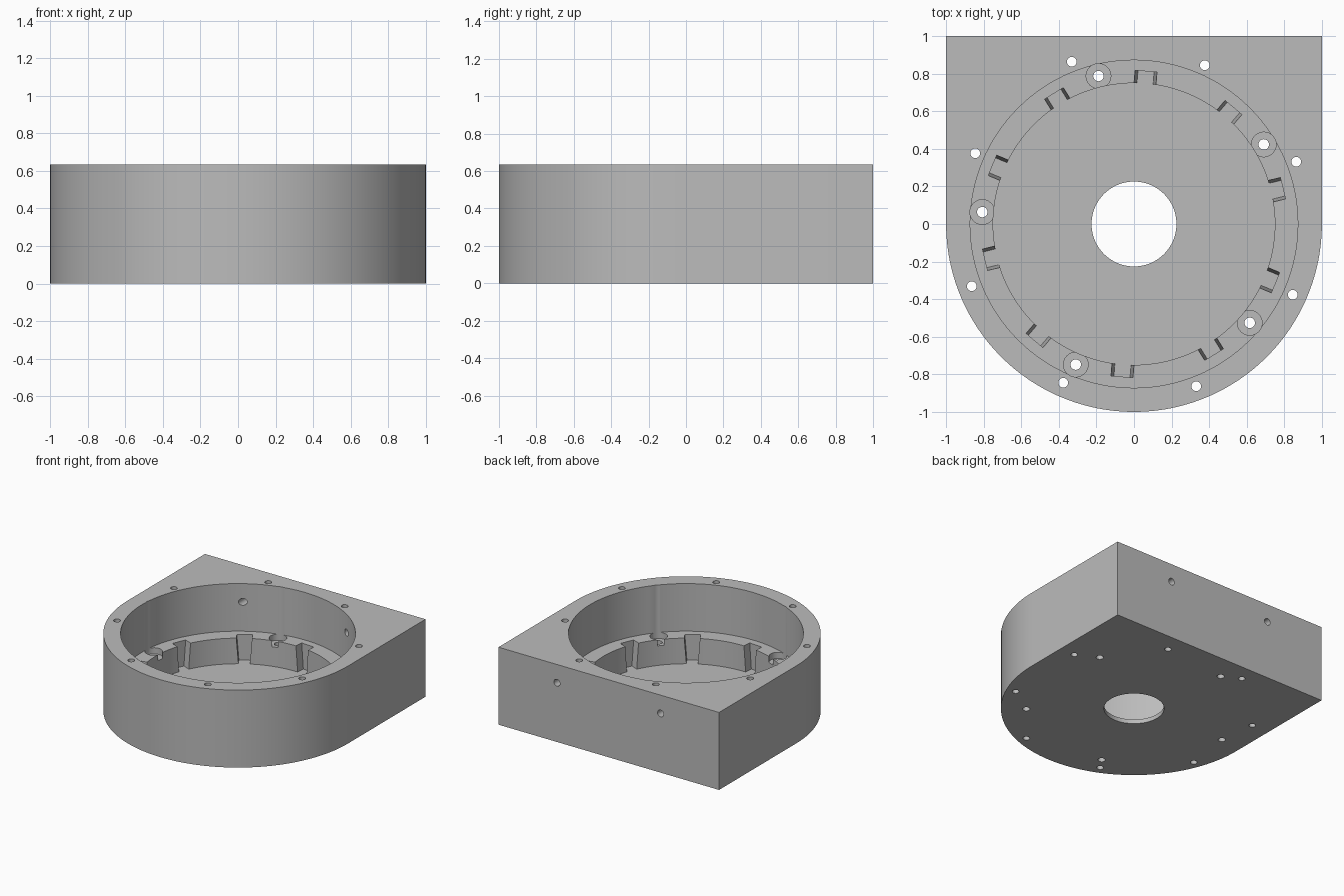
import bpy
import bmesh
from math import cos, sin, pi, radians
from mathutils import Matrix, Vector

HEIGHT, LEDGE, FLOOR = 0.635, 0.245, 0.035
TOP = HEIGHT + 0.1

default = bpy.data.objects.get("Cube")
if default:
    bpy.data.objects.remove(default, do_unlink=True)

grey = bpy.data.materials.new("plain grey")
grey.use_nodes = True
grey.diffuse_color = (0.5, 0.5, 0.5, 1)
grey.node_tree.nodes["Principled BSDF"].inputs["Base Color"].default_value = (0.5, 0.5, 0.5, 1)


def arc(radius, start, end, steps):
    return [(radius * cos(start + (end - start) * i / steps),
             radius * sin(start + (end - start) * i / steps)) for i in range(steps)]


def prism(bm, outline, z0, z1, centre=(0, 0), matrix=Matrix()):
    """Extrude a closed outline from z0 to z1."""
    low, high = [[bm.verts.new(matrix @ Vector((x + centre[0], y + centre[1], z)))
                  for x, y in outline] for z in (z0, z1)]
    bm.faces.new(low[::-1])
    bm.faces.new(high)
    for i in range(len(outline)):
        j = (i + 1) % len(outline)
        bm.faces.new((low[i], low[j], high[j], high[i]))


def make_object(name, bm):
    bmesh.ops.recalc_face_normals(bm, faces=bm.faces)
    mesh = bpy.data.meshes.new(name)
    bm.to_mesh(mesh)
    bm.free()
    mesh.materials.append(grey)
    obj = bpy.data.objects.new(name, mesh)
    bpy.context.collection.objects.link(obj)
    return obj


def ring(radius, first_angle, count):
    """Evenly spaced points on a circle."""
    return arc(radius, radians(first_angle), radians(first_angle) + 2 * pi, count)


def circle(radius, steps=24):
    return arc(radius, 0, 2 * pi, steps)


# Housing block: round at the front, square at the back
bm = bmesh.new()
prism(bm, arc(1, pi, 2 * pi, 96) + [(1, 0), (1, 1), (-1, 1)], 0, HEIGHT)
housing = make_object("housing", bm)


def cut(name, bm):
    cutter = make_object(name, bm)
    cutter.hide_render = True
    mod = housing.modifiers.new(name, "BOOLEAN")
    mod.operation = "DIFFERENCE"
    mod.solver = "EXACT"
    mod.object = cutter
    bpy.context.view_layer.objects.active = housing
    bpy.ops.object.modifier_apply(modifier=name)
    bpy.data.objects.remove(cutter, do_unlink=True)


# Stepped round pocket and central opening
for name, radius, bottom in (("upper_pocket", 0.872, LEDGE),
                             ("lower_pocket", 0.75, FLOOR),
                             ("centre_opening", 0.226, -0.1)):
    bm = bmesh.new()
    prism(bm, circle(radius, 128), bottom, TOP)
    cut(name, bm)

# Ten tapered slots in the lower pocket wall
bm = bmesh.new()
for k in range(10):
    turn = Matrix.Rotation(radians(13.5 + 36 * k), 4, "Z")
    rise = LEDGE + 0.02
    verts = bmesh.ops.create_cube(bm, size=1)["verts"]
    for v in verts:
        half = 0.06 if v.co.z > 0 else 0.043
        v.co = turn @ Vector((0.815 if v.co.x > 0 else 0.7,
                              half if v.co.y > 0 else -half,
                              rise if v.co.z > 0 else FLOOR))
cut("slots", bm)

# Five counterbored holes in the ledge, eight plain holes in the rim
for name, points, radius, bottom in (
        ("counterbores", ring(0.81, 31.5, 5), 0.066, LEDGE - 0.05),
        ("ledge_holes", ring(0.81, 31.5, 5), 0.028, -0.1),
        ("rim_holes", ring(0.925, 21, 8), 0.026, -0.1)):
    bm = bmesh.new()
    for point in points:
        prism(bm, circle(radius), bottom, TOP, point)
    cut(name, bm)

# Two cross holes through the back wall
bm = bmesh.new()
for x in (-0.47, 0.47):
    lay_down = Matrix.Translation((x, 0, 0.485)) @ Matrix.Rotation(-pi / 2, 4, "X")
    prism(bm, circle(0.028), 0.6, 1.1, matrix=lay_down)
cut("back_holes", bm)

# Smooth curved walls, keep edges sharp
bpy.ops.object.select_all(action="DESELECT")
housing.select_set(True)
bpy.context.view_layer.objects.active = housing
bpy.ops.object.shade_smooth_by_angle(angle=radians(30))
